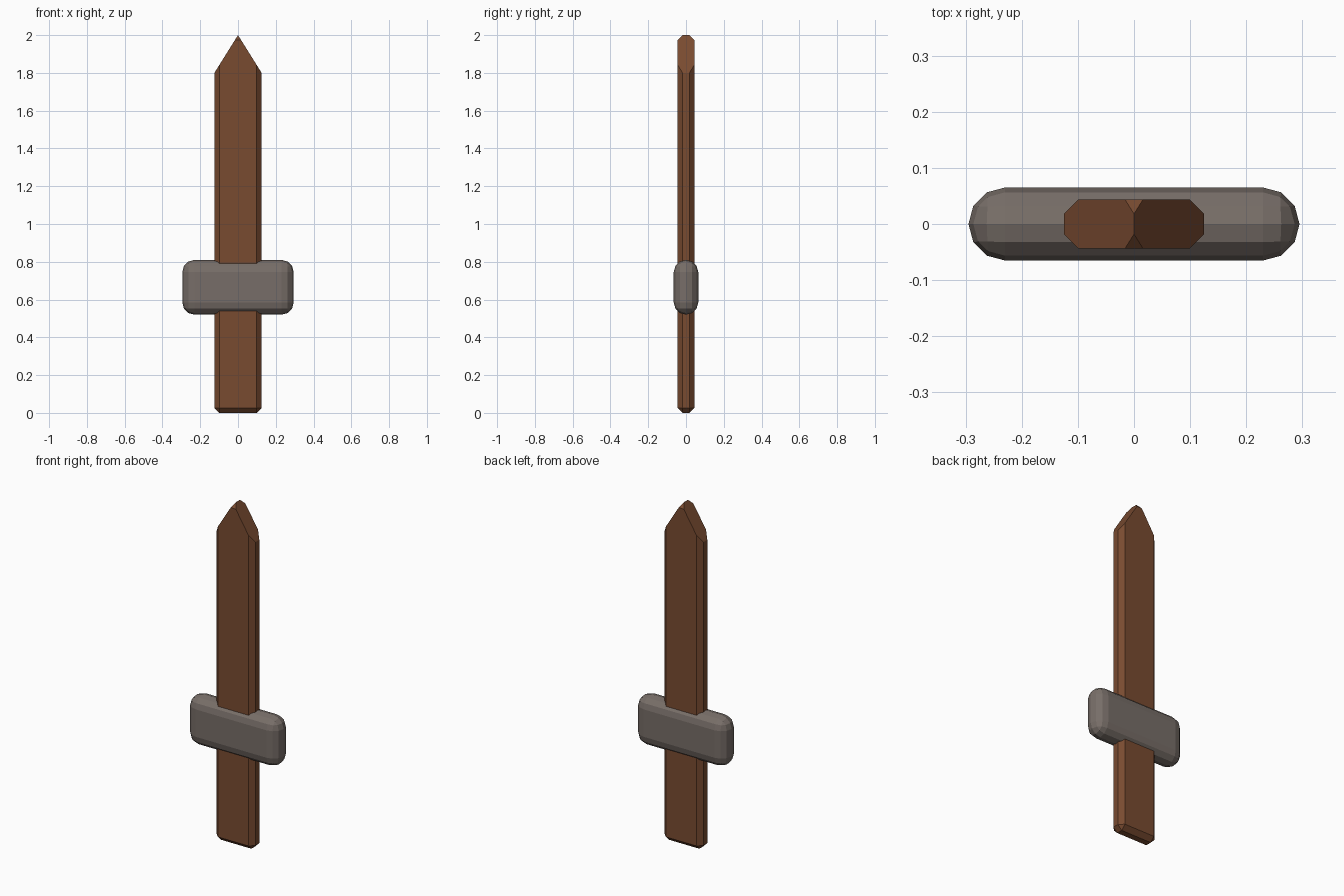
import bpy, bmesh
from mathutils import Vector, Matrix

if "Cube" in bpy.data.objects:
    bpy.data.objects.remove(bpy.data.objects["Cube"])


def material(name, rgb):
    m = bpy.data.materials.new(name)
    m.diffuse_color = (*rgb, 1)
    m.use_nodes = True
    m.node_tree.nodes["Principled BSDF"].inputs["Base Color"].default_value = m.diffuse_color
    return m


def box(lo, hi):
    bm = bmesh.new()
    lo, hi = Vector(lo), Vector(hi)
    bmesh.ops.create_cube(bm, size=1, matrix=Matrix.LocRotScale((lo + hi) / 2, None, hi - lo))
    return bm


def bevel(bm, edges, width, segments):
    bmesh.ops.bevel(bm, geom=edges, offset=width, offset_type='OFFSET', segments=segments,
                    profile=0.5, affect='EDGES', clamp_overlap=True)


def cut(bm, point, normal):
    # remove everything on the normal side of the plane and cap the hole
    res = bmesh.ops.bisect_plane(bm, geom=bm.verts[:] + bm.edges[:] + bm.faces[:], dist=1e-5,
                                 plane_co=point, plane_no=normal, clear_outer=True)
    edges = [e for e in res['geom_cut'] if isinstance(e, bmesh.types.BMEdge)]
    bmesh.ops.contextual_create(bm, geom=edges)


def finish(bm, name, mat):
    bmesh.ops.remove_doubles(bm, verts=bm.verts[:], dist=0.0005)
    bmesh.ops.recalc_face_normals(bm, faces=bm.faces[:])
    me = bpy.data.meshes.new(name)
    bm.to_mesh(me)
    bm.free()
    me.materials.append(mat)
    ob = bpy.data.objects.new(name, me)
    bpy.context.collection.objects.link(ob)


wood = material("brown wood", (0.19, 0.07, 0.03))
stone = material("grey stone", (0.185, 0.155, 0.138))

# Plank blade and handle: chamfered sides and bottom, pointed top
bm = box((-0.125, -0.044, 0), (0.125, 0.044, 2.2))
bevel(bm, [e for e in bm.edges if min(v.co.z for v in e.verts) < 1], 0.026, 1)
for s in (-1, 1):
    cut(bm, (0, 0, 2.0), (s * 0.2, 0, 0.125))
for s in (-1, 1):
    cut(bm, (0, s * 0.018, 2.0), (0, s, 1))
finish(bm, "blade_plank", wood)

# Rounded crossguard
bm = box((-0.295, -0.065, 0.52), (0.295, 0.065, 0.81))
bevel(bm, bm.edges[:], 0.0649, 3)
finish(bm, "crossguard", stone)
